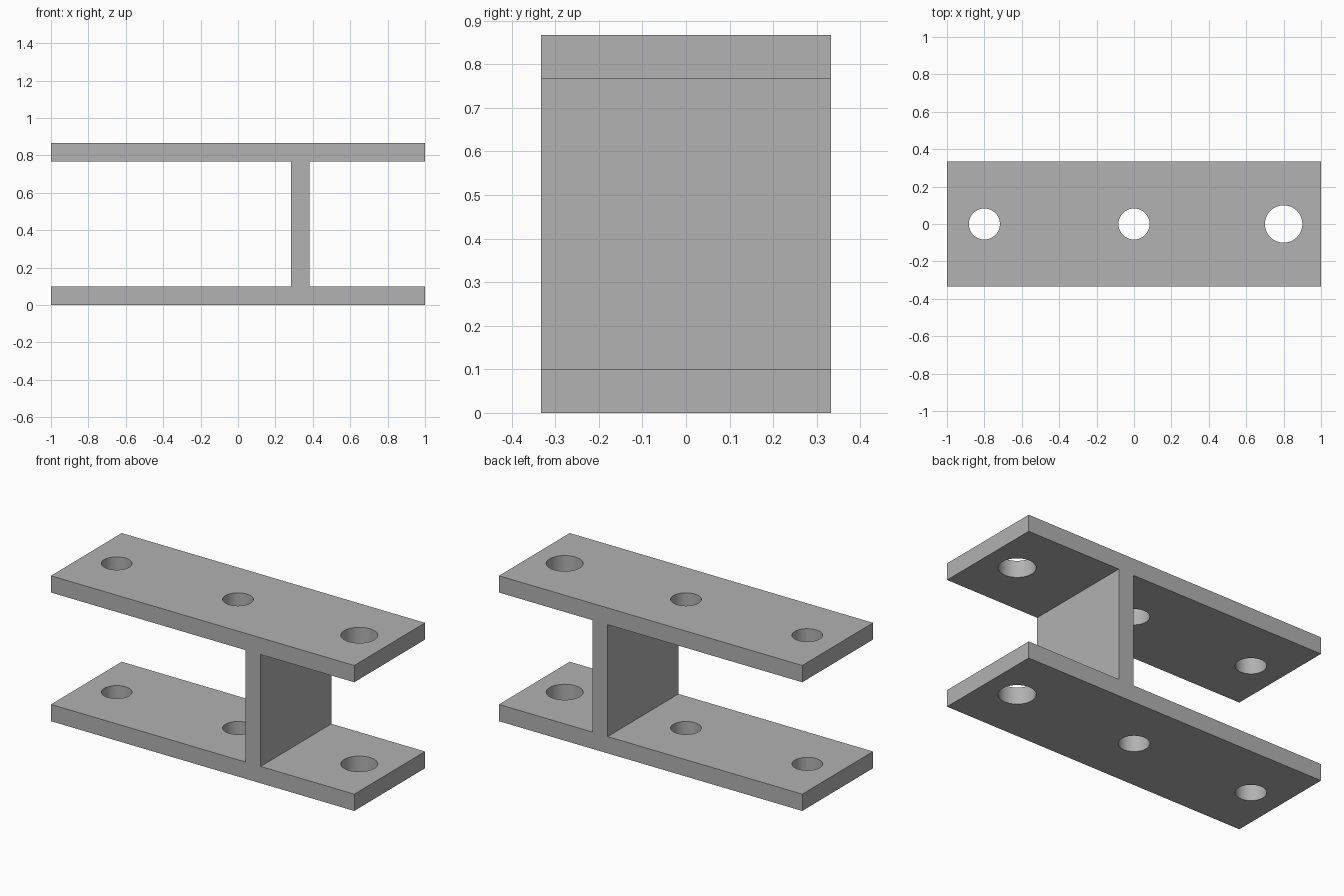
import bpy
import bmesh
import math

cube = bpy.data.objects.get("Cube")
if cube:
    bpy.data.objects.remove(cube, do_unlink=True)

HALF_LENGTH, HALF_DEPTH = 1.0, 0.333
PLATE, HEIGHT = 0.1, 0.867
WEB_LEFT, WEB_RIGHT = 0.283, 0.383
HOLES = [(-0.8, 0.083), (0.0, 0.083), (0.8, 0.1)]  # x position, radius

# Plain grey metal
grey = bpy.data.materials.new("grey_metal")
grey.use_nodes = True
grey.diffuse_color = (0.445, 0.445, 0.445, 1)
grey.node_tree.nodes["Principled BSDF"].inputs["Base Color"].default_value = grey.diffuse_color


def make_object(name, bm):
    bmesh.ops.recalc_face_normals(bm, faces=bm.faces)
    mesh = bpy.data.meshes.new(name)
    bm.to_mesh(mesh)
    bm.free()
    mesh.materials.append(grey)
    obj = bpy.data.objects.new(name, mesh)
    bpy.context.collection.objects.link(obj)
    return obj


# Beam: two plates and an off-centre web, extruded from one profile
top = HEIGHT - PLATE
profile = [
    (-HALF_LENGTH, 0), (HALF_LENGTH, 0), (HALF_LENGTH, PLATE), (WEB_RIGHT, PLATE),
    (WEB_RIGHT, top), (HALF_LENGTH, top), (HALF_LENGTH, HEIGHT), (-HALF_LENGTH, HEIGHT),
    (-HALF_LENGTH, top), (WEB_LEFT, top), (WEB_LEFT, PLATE), (-HALF_LENGTH, PLATE),
]
bm = bmesh.new()
face = bm.faces.new([bm.verts.new((x, -HALF_DEPTH, z)) for x, z in profile])
side = bmesh.ops.extrude_face_region(bm, geom=[face], use_keep_orig=True)
moved = [v for v in side["geom"] if isinstance(v, bmesh.types.BMVert)]
bmesh.ops.translate(bm, verts=moved, vec=(0, 2 * HALF_DEPTH, 0))
beam = make_object("flanged_bracket", bm)

# Bolt holes: each cylinder passes through both plates
bm = bmesh.new()
for x, radius in HOLES:
    hole = bmesh.ops.create_cone(bm, cap_ends=True, segments=64,
                                 radius1=radius, radius2=radius, depth=2)
    bmesh.ops.translate(bm, verts=hole["verts"], vec=(x, 0, HEIGHT / 2))
cutter = make_object("bolt_hole_cutter", bm)
cutter.hide_render = True

bpy.ops.object.select_all(action='DESELECT')
beam.select_set(True)
bpy.context.view_layer.objects.active = beam
cut = beam.modifiers.new("bolt_holes", 'BOOLEAN')
cut.operation = 'DIFFERENCE'
cut.solver = 'EXACT'
cut.object = cutter
bpy.ops.object.modifier_apply(modifier=cut.name)
bpy.data.objects.remove(cutter, do_unlink=True)

# Round hole walls, crisp plate edges
bpy.ops.object.shade_smooth_by_angle(angle=math.radians(30))
